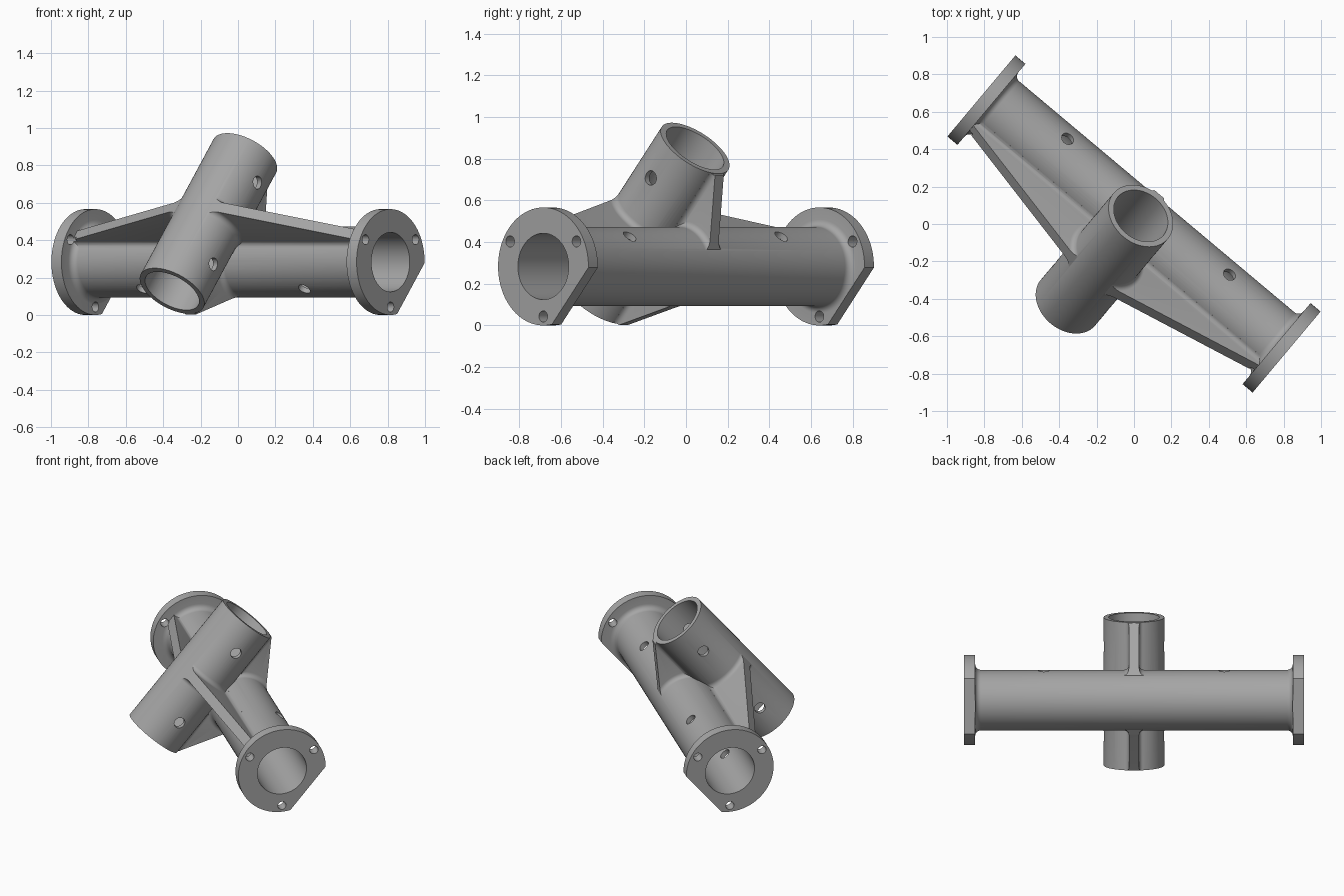
import bpy, bmesh, math
from mathutils import Matrix, Vector

if "Cube" in bpy.data.objects:
    bpy.data.objects.remove(bpy.data.objects["Cube"])

R, BORE, GAP = 0.19, 0.159, 0.321      # tube radii and distance between the two axes
HALF_MAIN, HALF_CROSS = 1.065, 0.471   # half lengths of the tubes
HALF_RIB, FIL = 0.0325, 0.03           # rib half thickness, fillet radius
SEG = 72


def make(name, bm):
    bmesh.ops.recalc_face_normals(bm, faces=bm.faces)
    me = bpy.data.meshes.new(name)
    bm.to_mesh(me)
    bm.free()
    ob = bpy.data.objects.new(name, me)
    bpy.context.collection.objects.link(ob)
    return ob


def lathe(name, pts, axis='X', center=(0, 0, 0), seg=SEG):
    """Solid of revolution from (position along axis, radius) points."""
    bm = bmesh.new()
    c = Vector(center)
    rings = []
    for p, r in pts:
        ring = []
        for i in range(seg):
            a = 2 * math.pi * (i + 0.5) / seg
            s, t = r * math.cos(a), r * math.sin(a)
            co = {'X': (p, s, t), 'Y': (s, p, t), 'Z': (s, t, p)}[axis]
            ring.append(bm.verts.new(c + Vector(co)))
        rings.append(ring)
    for a, b in zip(rings, rings[1:]):
        for i in range(seg):
            j = (i + 1) % seg
            bm.faces.new((a[i], a[j], b[j], b[i]))
    bm.faces.new(rings[0])
    bm.faces.new(rings[-1])
    return make(name, bm)


def prism(name, pts, half, axis):
    """Polygon extruded symmetrically along axis X (pts = y,z) or Y (pts = x,z)."""
    bm = bmesh.new()
    ends = []
    for s in (-half, half):
        ends.append([bm.verts.new((s, p, z) if axis == 'X' else (p, s, z)) for p, z in pts])
    n = len(pts)
    for i in range(n):
        j = (i + 1) % n
        bm.faces.new((ends[0][i], ends[0][j], ends[1][j], ends[1][i]))
    bm.faces.new(ends[0])
    bm.faces.new(ends[1])
    return make(name, bm)


def boolean(target, tool, op):
    m = target.modifiers.new("cut", 'BOOLEAN')
    m.object, m.operation, m.solver = tool, op, 'EXACT'
    with bpy.context.temp_override(object=target, active_object=target):
        bpy.ops.object.modifier_apply(modifier=m.name)
    bpy.data.objects.remove(tool)


def arc(cx, cy, r, a0, a1, n=6):
    return [(cx + r * math.cos(a0 + (a1 - a0) * i / n),
             cy + r * math.sin(a0 + (a1 - a0) * i / n)) for i in range(n + 1)]


def bar_section():
    """Cross-section of a rib root flaring onto a tube (across, distance from axis)."""
    cx = HALF_RIB + FIL
    cz = math.sqrt((R + FIL) ** 2 - cx ** 2)
    side = arc(cx, cz, FIL, math.pi, math.pi + math.atan2(cz, cx))
    side.append((side[-1][0] - 0.004, R - 0.03))
    return side + [(-x, z) for x, z in reversed(side)]


def ring_profile():
    """Rib root flaring around the other tube (position, radius)."""
    side = arc(HALF_RIB + FIL, R + FIL, FIL, math.pi, 1.5 * math.pi)
    side.append((HALF_RIB + FIL + 0.005, R - 0.005))
    return [(-p, r) for p, r in reversed(side)] + side


# main tube with end flanges and their fillets
xf = HALF_MAIN - 0.07
half = [(xf - 0.035, R)] + arc(xf - 0.035, R + 0.035, 0.035, -math.pi / 2, 0)[1:]
half += [(xf, 0.283), (HALF_MAIN, 0.283)]
body = lathe("cross_tube_fitting", [(-p, r) for p, r in reversed(half)] + half)

# crossing tube
boolean(body, lathe("cross_tube", [(-HALF_CROSS, R), (HALF_CROSS, R)], 'Y', (0, 0, GAP)), 'UNION')

# ribs: long ones beside the main tube, short ones beside the crossing tube
long_rib = [(-1.02, 0.215), (-0.1, 0.475), (0.1, 0.475), (1.02, 0.215), (1.02, 0.05), (-1.02, 0.05)]
short_rib = [(-0.468, 0.12), (-0.175, -0.08), (0.175, -0.08), (0.468, 0.12), (0.468, 0.25), (-0.468, 0.25)]
section = bar_section()
flares = [
    ('Y', long_rib, prism("root", section, 1.01, 'X'),
     lathe("root_ring", ring_profile(), 'Y', (0, 0, GAP))),
    ('X', short_rib, prism("root", [(x, GAP - z) for x, z in section], 0.467, 'Y'),
     lathe("root_ring", ring_profile(), 'X')),
]
for axis, outline, root, ring in flares:
    for flare in (root, ring):
        boolean(flare, prism("outline", outline, 0.15, axis), 'INTERSECT')
        boolean(body, flare, 'UNION')
    boolean(body, prism("rib", outline, HALF_RIB, axis), 'UNION')

# flat on each flange
boolean(body, prism("flat", [(-1.3, -0.22), (1.3, -0.22), (1.3, -0.5), (-1.3, -0.5)], 0.5, 'Y'), 'DIFFERENCE')

# bores
boolean(body, lathe("bore", [(-1.3, BORE), (1.3, BORE)]), 'DIFFERENCE')
boolean(body, lathe("bore", [(-0.7, BORE), (0.7, BORE)], 'Y', (0, 0, GAP)), 'DIFFERENCE')

# flange bolt holes
for deg in (-20, 100, 220):
    a = math.radians(deg)
    for s in (-1, 1):
        pos = (s * (HALF_MAIN - 0.035), 0.24 * math.cos(a), 0.24 * math.sin(a))
        boolean(body, lathe("bolt_hole", [(-0.06, 0.027), (0.06, 0.027)], 'X', pos, 24), 'DIFFERENCE')

# screw holes straight through both tubes
for s in (-1, 1):
    boolean(body, lathe("hole", [(-0.3, 0.035), (0.3, 0.035)], 'Y', (s * 0.565, 0, 0), 24), 'DIFFERENCE')
    boolean(body, lathe("hole", [(-0.3, 0.035), (0.3, 0.035)], 'X', (0, s * 0.285, GAP), 24), 'DIFFERENCE')

# final pose: turned and leaning, resting on the ground
body.data.transform(Matrix.Translation((0, 0, 0.283))
                    @ Matrix.Rotation(math.radians(-40), 4, 'Z')
                    @ Matrix.Rotation(math.radians(50), 4, 'X'))

grey = bpy.data.materials.new("grey")
grey.diffuse_color = (0.38, 0.38, 0.38, 1)
grey.use_nodes = True
grey.node_tree.nodes["Principled BSDF"].inputs["Base Color"].default_value = grey.diffuse_color
body.data.materials.clear()
body.data.materials.append(grey)
for f in body.data.polygons:
    f.material_index = 0
bpy.context.view_layer.objects.active = body
body.select_set(True)
bpy.ops.object.shade_smooth_by_angle(angle=math.radians(30))
